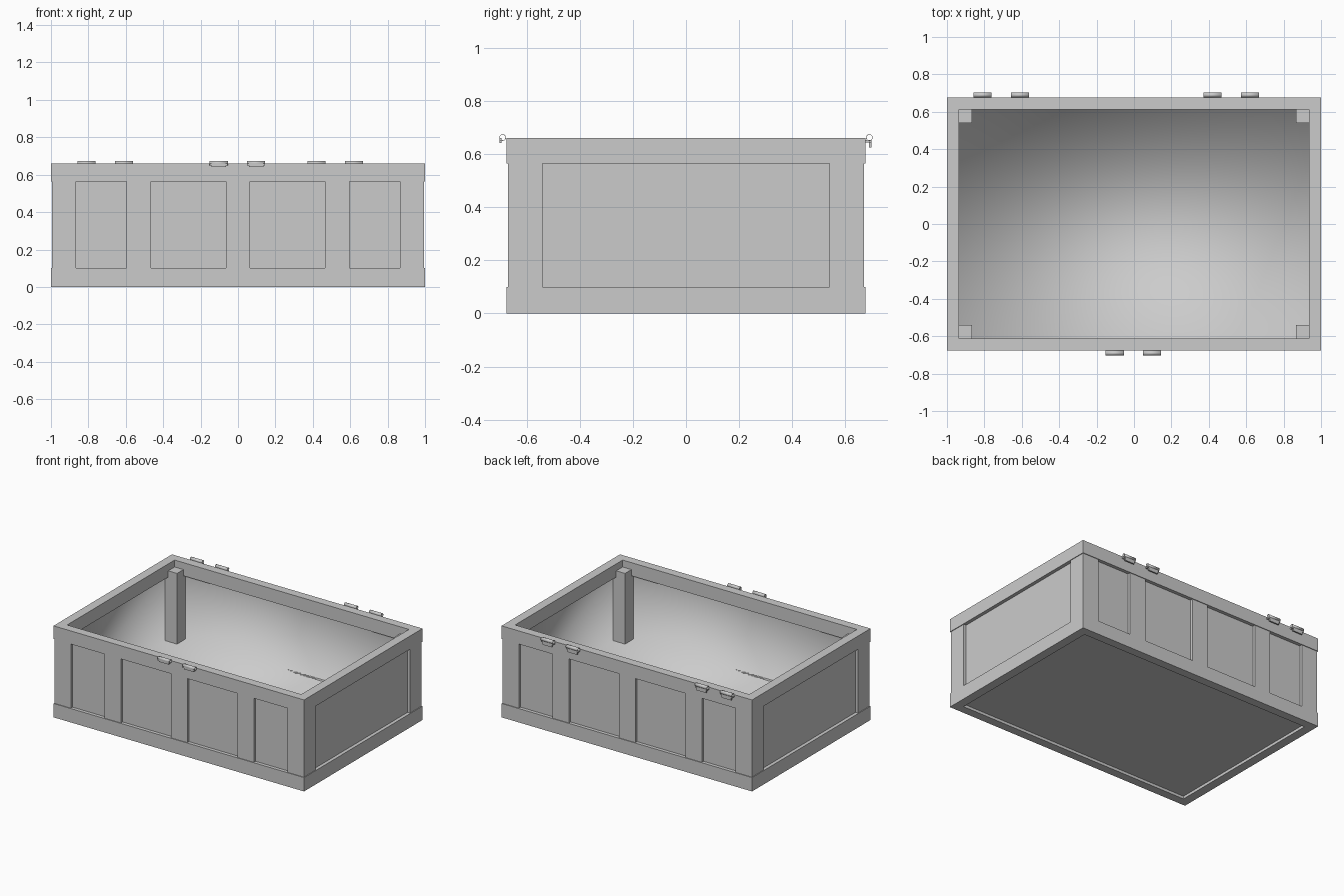
import bpy, bmesh
from math import pi

if "Cube" in bpy.data.objects:
    bpy.data.objects.remove(bpy.data.objects["Cube"])


def finish(name, bm, smooth=False):
    me = bpy.data.meshes.new(name)
    bm.to_mesh(me)
    bm.free()
    ob = bpy.data.objects.new(name, me)
    bpy.context.collection.objects.link(ob)
    for p in me.polygons:
        p.use_smooth = smooth
    return ob


def box(name, x0, x1, y0, y1, z0, z1):
    bm = bmesh.new()
    bmesh.ops.create_cube(bm, size=1)
    for v in bm.verts:
        v.co.x = x1 if v.co.x > 0 else x0
        v.co.y = y1 if v.co.y > 0 else y0
        v.co.z = z1 if v.co.z > 0 else z0
    return finish(name, bm)


def ring(name, ox, oy, ix, iy, z0, z1):
    """Rectangular frame made of a profile swept round four corners."""
    bm = bmesh.new()
    loops = []
    for sx, sy in ((-1, -1), (1, -1), (1, 1), (-1, 1)):
        loops.append([bm.verts.new((sx * a, sy * b, z)) for a, b, z in
                      ((ox, oy, z0), (ox, oy, z1), (ix, iy, z1), (ix, iy, z0))])
    for i in range(4):
        a, b = loops[i], loops[(i + 1) % 4]
        for j in range(4):
            k = (j + 1) % 4
            bm.faces.new((a[j], b[j], b[k], a[k]))
    bmesh.ops.recalc_face_normals(bm, faces=bm.faces)
    return finish(name, bm)


# Top rim, base frame and recessed side panels
ring("top_rim", 1.0, 0.675, 0.935, 0.613, 0.565, 0.66)
ring("base_frame", 1.0, 0.675, 0.935, 0.613, 0.0, 0.1)
ring("side_panels", 0.975, 0.65, 0.962, 0.637, 0.05, 0.61)
box("underside_panel", -0.96, 0.96, -0.635, 0.635, 0.02, 0.09)

# Softly shaded inner liner: open box facing inward
bm = bmesh.new()
bmesh.ops.create_cube(bm, size=1)
for v in bm.verts:
    v.co = (v.co.x * 1.92, v.co.y * 1.27, 0.61 if v.co.z > 0 else 0.1)
bmesh.ops.delete(bm, geom=[f for f in bm.faces if f.normal.z > 0.5],
                 context='FACES_ONLY')
bmesh.ops.reverse_faces(bm, faces=bm.faces)
finish("inner_liner", bm, True)

# Corner posts
for sx in (-1, 1):
    for sy in (-1, 1):
        xs = sorted((sx * 0.865, sx * 0.995))
        ys = sorted((sy * 0.54, sy * 0.67))
        box("corner_post", *xs, *ys, 0.05, 0.61)

# Vertical slats on front and back
for x in (-0.53, 0.0, 0.53):
    for sy in (-1, 1):
        ys = sorted((sy * 0.645, sy * 0.67))
        box("slat", x - 0.065, x + 0.065, *ys, 0.05, 0.6)


# Hollow hinge knuckle lying along x
def knuckle(name, x, y):
    bpy.ops.mesh.primitive_cylinder_add(
        vertices=16, radius=0.0125, depth=0.097, end_fill_type='NOTHING',
        location=(x, y, 0.662), rotation=(0, pi / 2, 0))
    ob = bpy.context.object
    ob.name = name
    m = ob.modifiers.new("wall", 'SOLIDIFY')
    m.thickness = 0.002
    bpy.ops.object.shade_smooth_by_angle()


# Back hinges with hanging leaves
for x in (-0.81, -0.61, 0.42, 0.62):
    knuckle("back_hinge_knuckle", x, 0.69)
    box("back_hinge_leaf", x - 0.048, x + 0.048, 0.675, 0.698, 0.643, 0.652)
    box("back_hinge_flap", x - 0.038, x + 0.038, 0.688, 0.698, 0.625, 0.645)

# Front catches with small lips
for x in (-0.103, 0.097):
    knuckle("front_catch_knuckle", x, -0.69)
    box("front_catch_lip", x - 0.048, x + 0.048, -0.702, -0.695, 0.648, 0.66)
    box("front_catch_tab", x - 0.038, x + 0.038, -0.702, -0.695, 0.641, 0.648)
